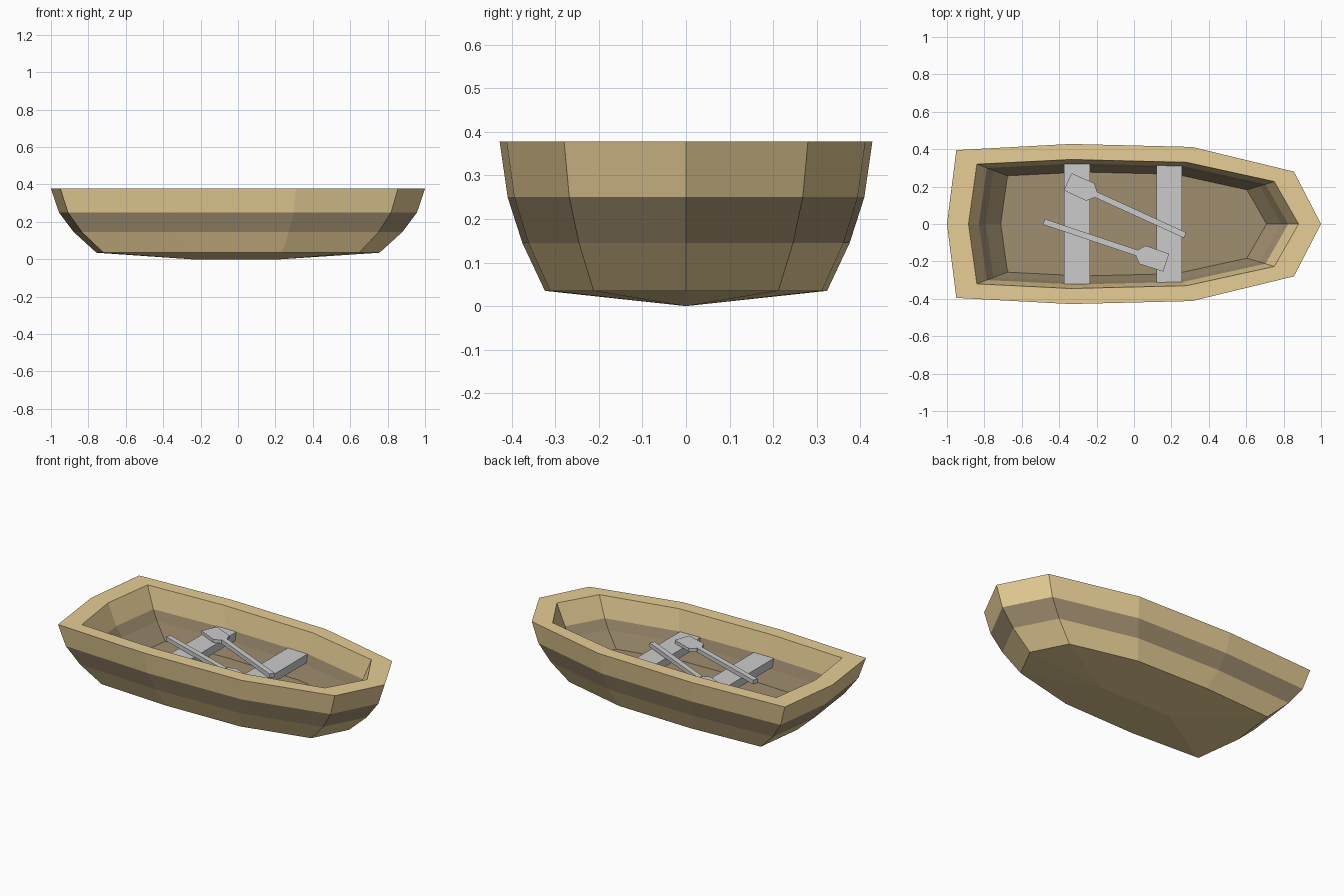
import bpy, bmesh, math
from mathutils import Matrix

if "Cube" in bpy.data.objects:
    bpy.data.objects.remove(bpy.data.objects["Cube"])


def material(name, rgb):
    m = bpy.data.materials.new(name)
    m.diffuse_color = (*rgb, 1)
    m.use_nodes = True
    m.node_tree.nodes["Principled BSDF"].inputs["Base Color"].default_value = m.diffuse_color
    return m


def finish(bm, name, mats=()):
    bmesh.ops.recalc_face_normals(bm, faces=bm.faces[:])
    me = bpy.data.meshes.new(name)
    bm.to_mesh(me)
    bm.free()
    for m in mats:
        me.materials.append(m)
    ob = bpy.data.objects.new(name, me)
    bpy.context.collection.objects.link(ob)
    return ob


tan = material("tan_wood", (0.79, 0.61, 0.30))
dark = material("dark_wood", (0.35, 0.27, 0.16))

# Half outlines of the rim, bow tip to stern
outer = [(1, 0), (.855, .28), (.31, .412), (-.34, .428), (-.95, .395), (-1, 0)]
inner = [(.88, 0), (.75, .227), (.28, .33), (-.335, .345), (-.84, .32), (-.885, 0)]


def mirrored(half):
    return half + [(x, -y) for x, y in half[-2:0:-1]]


# Hull shell: rings from outer bottom, over the rim, down to the floor
bm = bmesh.new()
levels = [(outer, .757, .035), (outer, .878, .145), (outer, .957, .25), (outer, 1, .378),
          (inner, 1, .378), (inner, .937, .25), (inner, .895, .19), (inner, .805, .098)]
rings = [[bm.verts.new((x * s, y * s, z)) for x, y in mirrored(h)] for h, s, z in levels]
for k, (a, b) in enumerate(zip(rings, rings[1:])):
    for i in range(10):
        j = (i + 1) % 10
        f = bm.faces.new((a[i], a[j], b[j], b[i]))
        f.material_index = 1 if k in (1, 5, 6) else 0
bm.faces.new(rings[-1]).material_index = 1

# Shallow V bottom with a keel line
k1, k2 = bm.verts.new((.23, 0, 0)), bm.verts.new((-.25, 0, 0))
r = rings[0]
for side in (1, -1):
    v = [r[(side * i) % 10] for i in range(6)]
    for f in ((v[0], v[1], k1), (v[1], v[2], k1), (v[2], v[3], k2, k1),
              (v[3], v[4], k2), (v[4], v[5], k2)):
        bm.faces.new(f)
finish(bm, "hull", (tan, dark))

# Seats
for name, x, half in (("rear_seat", -.305, .322), ("front_seat", .189, .313)):
    bm = bmesh.new()
    bmesh.ops.create_cube(bm, size=1, matrix=Matrix.Translation((x, 0, .225))
                          @ Matrix.Diagonal((.137, half * 2, .05, 1)))
    finish(bm, name)


# Oars: square shaft plus flat flared blade, lying on the seats
def oar(name, x, y, angle):
    bm = bmesh.new()
    bmesh.ops.create_cube(bm, size=1, matrix=Matrix.Translation((.265, 0, .013))
                          @ Matrix.Diagonal((.53, .032, .026, 1)))
    half = [(.525, .018), (.557, .052), (.69, .05)]
    pts = half + [(px, -py) for px, py in reversed(half)]
    face = bm.faces.new([bm.verts.new((px, py, .004)) for px, py in pts])
    ext = bmesh.ops.extrude_face_region(bm, geom=[face], use_keep_orig=True)
    bmesh.ops.translate(bm, vec=(0, 0, .02),
                        verts=[g for g in ext["geom"] if isinstance(g, bmesh.types.BMVert)])
    ob = finish(bm, name)
    ob.location = (x, y, .25)
    ob.rotation_euler.z = math.radians(angle)


oar("left_oar", .273, -.06, 155.5)
oar("right_oar", -.482, .012, -18.5)
